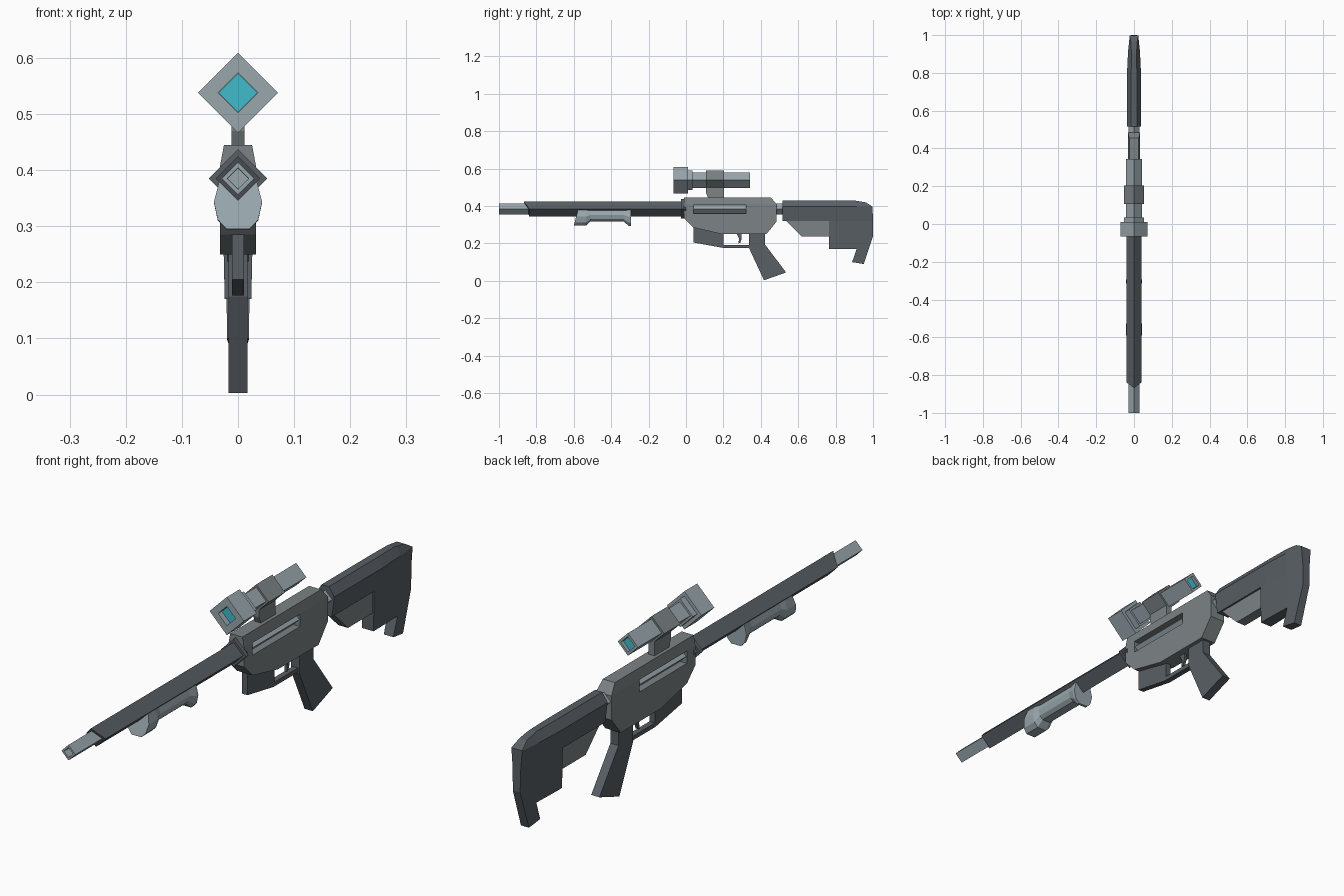
import bpy, bmesh

if "Cube" in bpy.data.objects:
    bpy.data.objects.remove(bpy.data.objects["Cube"])


def material(name, rgb):
    m = bpy.data.materials.new(name)
    m.diffuse_color = (*rgb, 1)
    m.use_nodes = True
    m.node_tree.nodes["Principled BSDF"].inputs["Base Color"].default_value = m.diffuse_color
    return m


DARK = material("dark_grey", (0.10, 0.115, 0.13))
MID = material("mid_grey", (0.20, 0.225, 0.235))
LIGHT = material("light_grey", (0.32, 0.39, 0.42))
TEAL = material("teal_glass", (0.05, 0.5, 0.6))


def finish(name, bm, mat):
    bmesh.ops.recalc_face_normals(bm, faces=bm.faces)
    me = bpy.data.meshes.new(name)
    bm.to_mesh(me)
    bm.free()
    me.materials.append(mat)
    ob = bpy.data.objects.new(name, me)
    bpy.context.collection.objects.link(ob)
    return ob


def loft(name, rings, mat):
    """Skin a list of equal-length point rings and cap both ends."""
    bm = bmesh.new()
    rows = [[bm.verts.new(p) for p in ring] for ring in rings]
    n = len(rows[0])
    for a, b in zip(rows, rows[1:]):
        for i in range(n):
            j = (i + 1) % n
            bm.faces.new((a[i], a[j], b[j], b[i]))
    bm.faces.new(rows[0])
    bm.faces.new(rows[-1])
    return finish(name, bm, mat)


def diamond(name, z, stations, mat, top_shift=0):
    """Diamond-section tube along y; stations are (y, half diagonal)."""
    rings = []
    for k, (y, r) in enumerate(stations):
        s = top_shift if k == 0 else 0
        rings.append([(0, y - s, z + r), (r, y, z), (0, y, z - r), (-r, y, z)])
    return loft(name, rings, mat)


def prism(name, profile, half, mat, cuts=(), width=None):
    """Side profile (y, z) extruded across x, optionally sliced and reshaped."""
    bm = bmesh.new()
    f = bm.faces.new([bm.verts.new((-half, y, z)) for y, z in profile])
    ext = bmesh.ops.extrude_face_region(bm, geom=[f], use_keep_orig=True)
    for v in ext["geom"]:
        if isinstance(v, bmesh.types.BMVert):
            v.co.x = half
    for co, no in cuts:
        bmesh.ops.bisect_plane(bm, geom=bm.verts[:] + bm.edges[:] + bm.faces[:],
                               plane_co=co, plane_no=no)
    if width:
        for v in bm.verts:
            v.co.x = (1 if v.co.x > 0 else -1) * width(v.co.y, v.co.z)
    return finish(name, bm, mat)


def lerp_table(table, t):
    if t <= table[0][0]:
        return table[0][1]
    for (a, va), (b, vb) in zip(table, table[1:]):
        if t <= b:
            return va + (vb - va) * (t - a) / (b - a)
    return table[-1][1]


# Barrel: inner rod with bore, outer sleeve and collar
BZ = 0.385
diamond("inner_barrel", BZ, [(-0.95, 0.018), (-1.0, 0.019), (-1.0, 0.029), (0.53, 0.029)], LIGHT)
diamond("barrel_sleeve", BZ, [(-0.838, 0.04), (0.0, 0.04)], DARK, top_shift=0.03)
diamond("barrel_collar", BZ, [(-0.027, 0.052), (-0.012, 0.052)], DARK)

# Foregrip with flared ends
half_section = [(0.034, 0), (0.043, 0.42), (0.036, 0.8), (0.02, 1)]
rings = []
for k, (y, bottom, s) in enumerate([(-0.6, 0.295, 1), (-0.535, 0.295, 1), (-0.51, 0.318, 0.85),
                                    (-0.335, 0.318, 0.85), (-0.305, 0.293, 1), (-0.295, 0.293, 1)]):
    side = [(w * s, y + (0.022 * (1 - f) if k == 0 else 0), 0.378 + (bottom - 0.378) * f)
            for w, f in half_section]
    rings.append(side + [(-x, yy, z) for x, yy, z in reversed(side)])
loft("foregrip", rings, LIGHT)

# Receiver with chamfered top and a through slot showing the rod
receiver = prism(
    "receiver",
    [(-0.01, 0.445), (0.455, 0.445), (0.485, 0.408), (0.485, 0.318), (0.43, 0.25),
     (0.19, 0.25), (0.04, 0.285), (-0.01, 0.335)],
    0.032, MID, [((0, 0, 0.408), (0, 0, 1))],
    lambda y, z: lerp_table([(0.408, 0.032), (0.445, 0.025)], z))
cutter = prism("slot_cutter", [(0.04, 0.36), (0.32, 0.36), (0.32, 0.406), (0.04, 0.406)], 0.1, MID)
cutter.hide_render = True
mod = receiver.modifiers.new("slot", "BOOLEAN")
mod.operation = "DIFFERENCE"
mod.solver = "EXACT"
mod.object = cutter
bpy.context.view_layer.objects.active = receiver
bpy.ops.object.modifier_apply(modifier="slot")
bpy.data.objects.remove(cutter)

# Lower housing, trigger guard, trigger and grip
prism("lower_housing", [(0.04, 0.29), (0.04, 0.205), (0.195, 0.177), (0.345, 0.177),
                        (0.345, 0.193), (0.2, 0.193), (0.2, 0.255)], 0.011, DARK)
prism("trigger", [(0.27, 0.255), (0.284, 0.225), (0.28, 0.2), (0.29, 0.203),
                  (0.298, 0.225), (0.298, 0.255)], 0.005, DARK)
prism("pistol_grip", [(0.337, 0.255), (0.337, 0.175), (0.417, 0.003), (0.535, 0.045),
                      (0.422, 0.195), (0.422, 0.255)], 0.017, DARK)


# Stock, tapering toward the butt, with a lighter cheek panel under it
def stock_width(y, z):
    w = lerp_table([(0.09, 0.022), (0.32, 0.027), (0.397, 0.037), (0.43, 0.015)], z)
    return w * lerp_table([(0.8, 1), (0.915, 0.85), (1.0, 0.6)], y)


prism("stock",
      [(0.515, 0.43), (0.9, 0.43), (0.96, 0.42), (0.998, 0.397), (1.0, 0.24), (0.95, 0.09),
       (0.888, 0.1), (0.912, 0.17), (0.765, 0.17), (0.765, 0.32), (0.515, 0.32)],
      0.03, DARK,
      [((0, 0, 0.397), (0, 0, 1)), ((0, 0, 0.32), (0, 0, 1)),
       ((0, 0.8, 0), (0, 1, 0)), ((0, 0.915, 0), (0, 1, 0))], stock_width)
prism("stock_panel", [(0.53, 0.325), (0.62, 0.237), (0.77, 0.237), (0.77, 0.325)], 0.02, MID)

# Scope: hooded front, stepped tube, clamp, pedestal and lenses
SZ = 0.538
diamond("scope_hood", SZ, [(-0.04, 0.036), (-0.066, 0.036), (-0.066, 0.071), (0.01, 0.071)], LIGHT)
diamond("scope_step", SZ, [(0.005, 0.053), (0.035, 0.053)], LIGHT)
diamond("scope_tube", SZ, [(0.03, 0.042), (0.343, 0.042), (0.343, 0.029), (0.325, 0.029)], LIGHT)
diamond("scope_clamp", SZ, [(0.107, 0.052), (0.203, 0.052)], MID)
prism("scope_pedestal", [(0.107, 0.52), (0.203, 0.52), (0.203, 0.44), (0.12, 0.44), (0.107, 0.47)],
      0.012, MID)
diamond("front_lens", SZ, [(-0.045, 0.035), (-0.039, 0.035)], TEAL)
diamond("rear_lens", SZ, [(0.324, 0.028), (0.33, 0.028)], TEAL)
